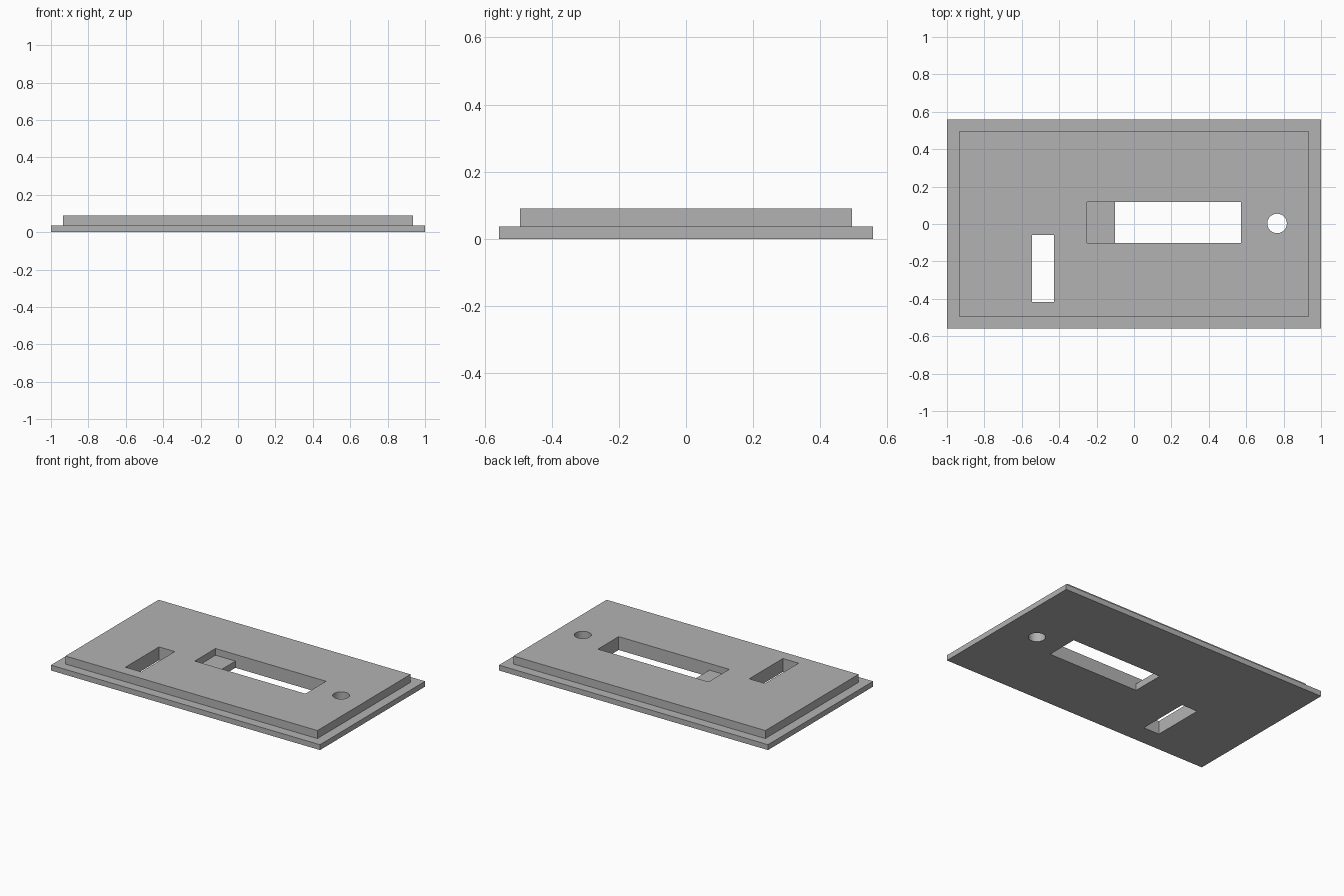
import bpy
import bmesh
from mathutils import Vector

BASE_TOP, PLATE_TOP, LEDGE_TOP = 0.036, 0.09, 0.045

if "Cube" in bpy.data.objects:
    bpy.data.objects.remove(bpy.data.objects["Cube"], do_unlink=True)

grey = bpy.data.materials.new("plain grey")
grey.use_nodes = True
grey.diffuse_color = (0.45, 0.45, 0.45, 1)
grey.node_tree.nodes["Principled BSDF"].inputs["Base Color"].default_value = grey.diffuse_color


def box_mesh(bm, low, high):
    low, high = Vector(low), Vector(high)
    bmesh.ops.create_cube(bm, size=1)
    bmesh.ops.scale(bm, vec=high - low, verts=bm.verts)
    bmesh.ops.translate(bm, vec=(low + high) / 2, verts=bm.verts)


def make_object(name, bm):
    mesh = bpy.data.meshes.new(name)
    bm.to_mesh(mesh)
    bm.free()
    mesh.materials.append(grey)
    obj = bpy.data.objects.new(name, mesh)
    bpy.context.collection.objects.link(obj)
    return obj


def cut(target, cutter):
    mod = target.modifiers.new("cut", "BOOLEAN")
    mod.operation = "DIFFERENCE"
    mod.solver = "EXACT"
    mod.object = cutter
    bpy.context.view_layer.objects.active = target
    bpy.ops.object.modifier_apply(modifier=mod.name)
    bpy.data.objects.remove(cutter, do_unlink=True)


def cut_box(target, name, x, y, bottom):
    bm = bmesh.new()
    box_mesh(bm, (x[0], y[0], bottom), (x[1], y[1], 0.2))
    cut(target, make_object(name, bm))


# Flange with a raised panel stepped in from its edge
bm = bmesh.new()
box_mesh(bm, (-1, -0.558, 0), (1, 0.558, BASE_TOP))
top = max(bm.faces, key=lambda f: f.calc_center_median().z)
bmesh.ops.inset_region(bm, faces=[top], thickness=0.09)
raised = bmesh.ops.extrude_face_region(bm, geom=[top])
bmesh.ops.delete(bm, geom=[top], context="FACES_ONLY")
verts = [g for g in raised["geom"] if isinstance(g, bmesh.types.BMVert)]
bmesh.ops.translate(bm, vec=(0, 0, PLATE_TOP - BASE_TOP), verts=verts)
bmesh.ops.recalc_face_normals(bm, faces=bm.faces)
plate = make_object("cover_plate", bm)

# Wide window with a shallow ledge at one end, and a narrow slot
cut_box(plate, "ledge_cutter", (-0.25, 0.572), (-0.102, 0.118), LEDGE_TOP)
cut_box(plate, "window_cutter", (-0.102, 0.572), (-0.102, 0.118), -0.1)
cut_box(plate, "slot_cutter", (-0.545, -0.428), (-0.417, -0.06), -0.1)

# Round through hole
bm = bmesh.new()
bmesh.ops.create_cone(bm, cap_ends=True, segments=48, radius1=0.052, radius2=0.052, depth=0.5)
bmesh.ops.translate(bm, vec=(0.765, 0.003, 0), verts=bm.verts)
cut(plate, make_object("hole_cutter", bm))

# Smooth the hole wall, keep the corners crisp
plate.select_set(True)
bpy.context.view_layer.objects.active = plate
bpy.ops.object.shade_smooth_by_angle()
